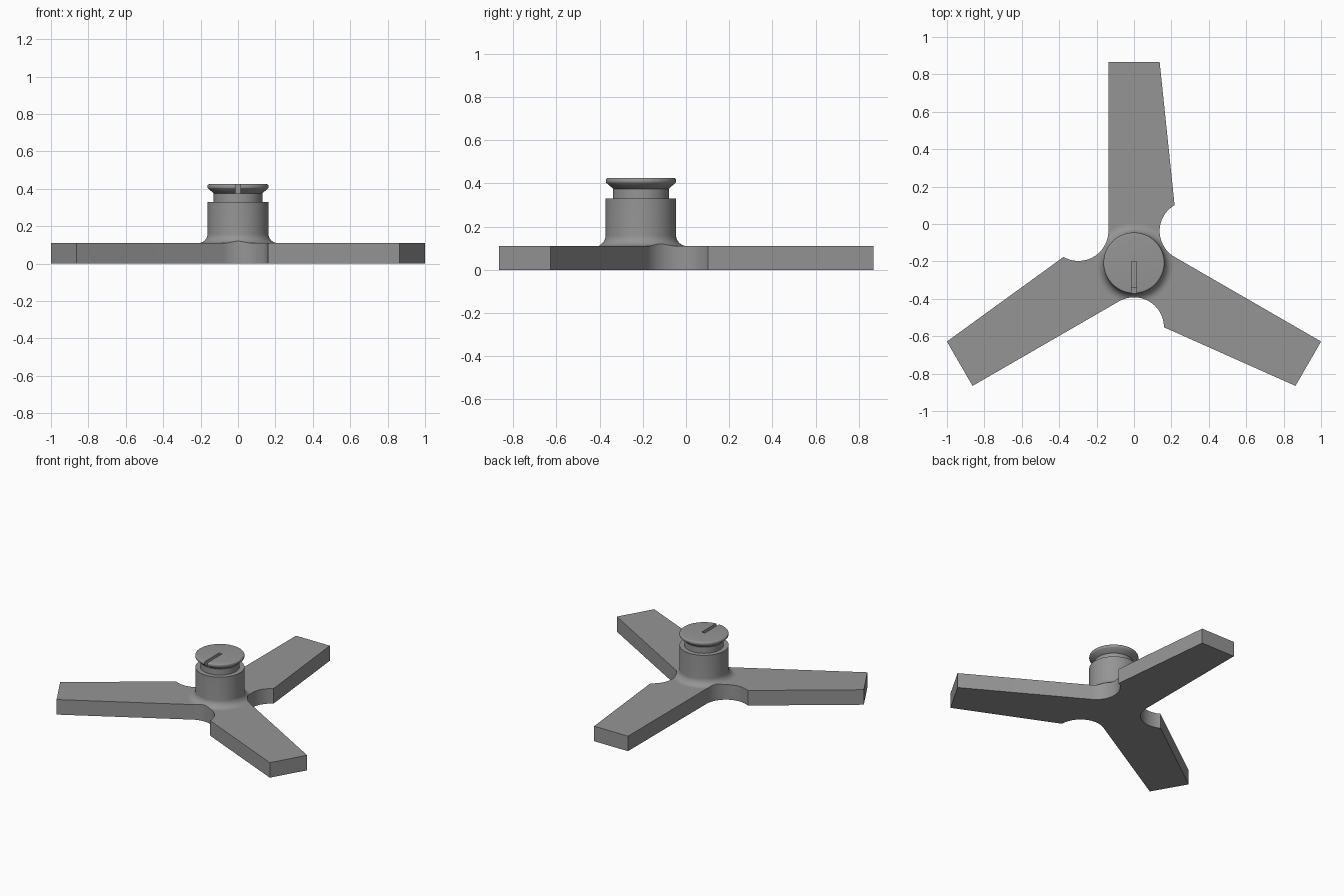
import bpy, bmesh, math
from mathutils import Vector, Matrix

if "Cube" in bpy.data.objects:
    bpy.data.objects.remove(bpy.data.objects["Cube"])

CY = -0.209                      # hub centre on y
L, W, T = 1.076, 0.137, 0.11     # arm length, half width, thickness
R = 0.16                         # fillet radius between arms
SEG = 96

grey = bpy.data.materials.new("grey")
grey.diffuse_color = (0.30, 0.30, 0.30, 1)
grey.use_nodes = True
grey.node_tree.nodes["Principled BSDF"].inputs["Base Color"].default_value = grey.diffuse_color


def make(name, bm):
    bmesh.ops.recalc_face_normals(bm, faces=bm.faces[:])
    me = bpy.data.meshes.new(name)
    bm.to_mesh(me)
    bm.free()
    ob = bpy.data.objects.new(name, me)
    bpy.context.collection.objects.link(ob)
    me.materials.append(grey)
    return ob


def prism(name, pts, z0, z1):
    bm = bmesh.new()
    f = bm.faces.new([bm.verts.new((x, y, z0)) for x, y in pts])
    ext = bmesh.ops.extrude_face_region(bm, geom=[f])["geom"]
    bmesh.ops.translate(bm, vec=(0, 0, z1 - z0),
                        verts=[v for v in ext if isinstance(v, bmesh.types.BMVert)])
    return make(name, bm)


def lathe(name, profile):
    bm = bmesh.new()
    rings = []
    for r, z in profile:
        rings.append([bm.verts.new((r * math.cos(a), CY + r * math.sin(a), z))
                      for a in (2 * math.pi * i / SEG for i in range(SEG))])
    for lo, hi in zip(rings, rings[1:]):
        for i in range(SEG):
            j = (i + 1) % SEG
            bm.faces.new((lo[i], lo[j], hi[j], hi[i]))
    bm.faces.new(rings[0][::-1])
    bm.faces.new(rings[-1])
    return make(name, bm)


def cut(ob, tool, op):
    m = ob.modifiers.new("cut", "BOOLEAN")
    m.object, m.operation, m.solver = tool, op, "EXACT"
    bpy.context.view_layer.objects.active = ob
    bpy.ops.object.modifier_apply(modifier=m.name)
    bpy.data.objects.remove(tool)


def smooth(ob, deg=25):
    bpy.ops.object.select_all(action="DESELECT")
    ob.select_set(True)
    bpy.context.view_layer.objects.active = ob
    bpy.ops.object.shade_smooth_by_angle(angle=math.radians(deg))


def arc(cx, cz, r, a0, a1, n):
    return [(cx + r * math.cos(math.radians(a0 + (a1 - a0) * i / n)),
             cz + r * math.sin(math.radians(a0 + (a1 - a0) * i / n))) for i in range(n + 1)]


# Three-armed outline: each arm end followed by the fillet to the next arm
d = (W + R) / math.sin(math.radians(60))
outline = []
for k in range(3):
    rot = Matrix.Rotation(math.radians(90 + 120 * k), 2)
    local = [(L, -W), (L, W)]
    c = (d * math.cos(math.radians(60)), d * math.sin(math.radians(60)))
    local += arc(c[0], c[1], R, 270, 210, 12)
    local += arc(c[0], c[1], R, 210, 150, 12)[1:]
    for p in local:
        q = rot @ Vector(p)
        outline.append((q.x, q.y + CY))

base = prism("three_arm_base", outline, 0, T)
smooth(base)

# Post with a flared foot, trimmed to the base outline
F = 0.05
post = lathe("post", [(0.163 + F, T)] + arc(0.163 + F, T + F, F, 262, 180, 10)
             + [(0.163, 0.33)])
cut(post, prism("trim", outline, 0, 0.6), "INTERSECT")
smooth(post)

# Neck between post and cap
neck = lathe("neck", [(0.13, 0.33), (0.13, 0.374)])
smooth(neck)

# Flared cap with rounded rim and a radial slot
cap = lathe("cap", [(0.124, 0.374), (0.13, 0.376)]
            + arc(0.153, 0.409, 0.010, -45, 0, 4)
            + arc(0.153, 0.415, 0.010, 0, 90, 6))
cut(cap, prism("slot", [(-0.0125, -0.5), (0.0125, -0.5), (0.0125, -0.2), (-0.0125, -0.2)],
               0.376, 0.5), "DIFFERENCE")
smooth(cap, 30)
